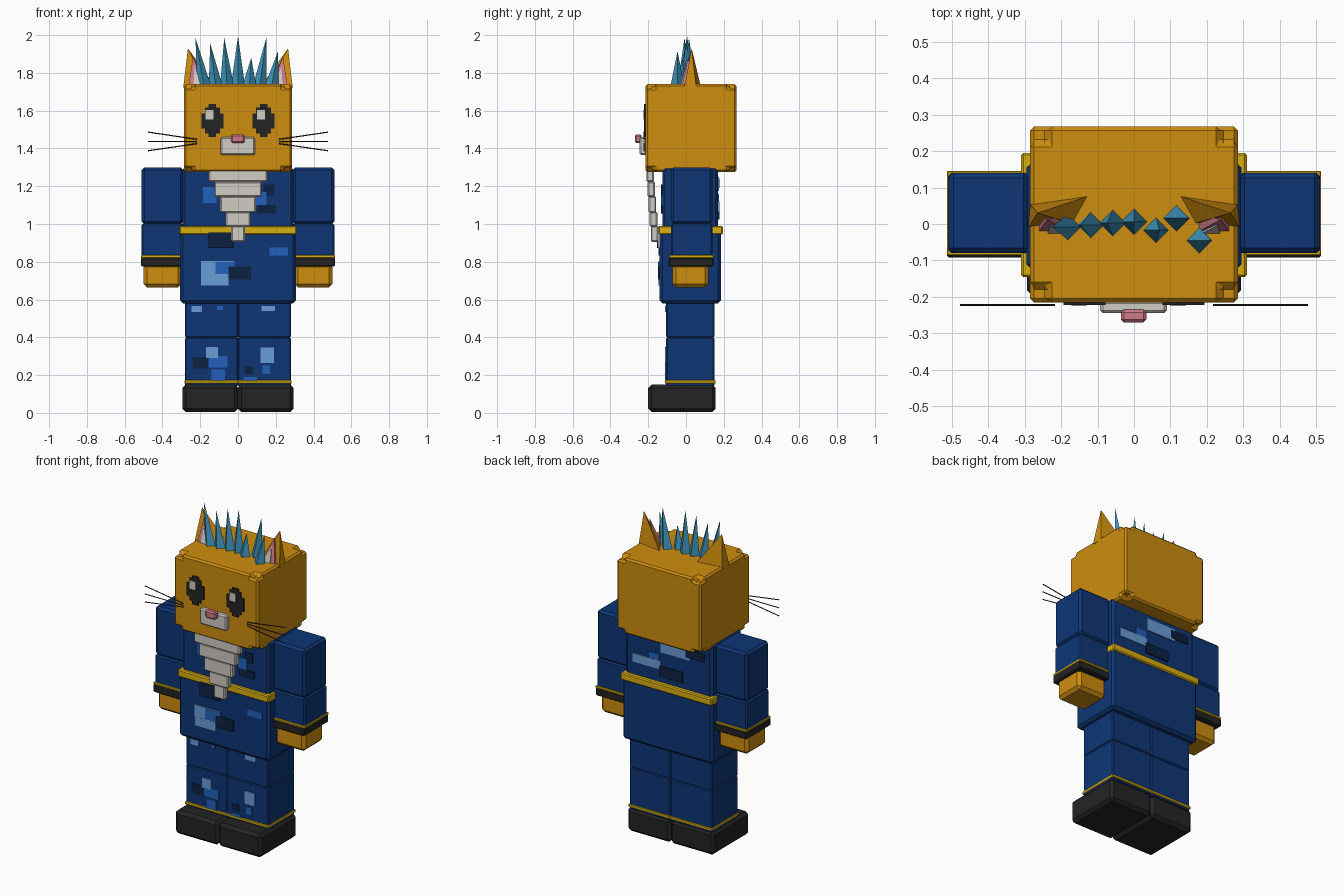
import bpy, bmesh
from mathutils import Vector

if "Cube" in bpy.data.objects:
    bpy.data.objects.remove(bpy.data.objects["Cube"])


def make_mat(name, r, g, b):
    def lin(c):
        c /= 255
        return c / 12.92 if c <= 0.04045 else ((c + 0.055) / 1.055) ** 2.4
    col = (lin(r), lin(g), lin(b), 1)
    m = bpy.data.materials.new(name)
    m.use_nodes = True
    m.diffuse_color = col
    m.node_tree.nodes["Principled BSDF"].inputs["Base Color"].default_value = col
    return m


orange = make_mat("orange fur", 206, 141, 14)
navy = make_mat("navy cloth", 14, 54, 118)
yellow = make_mat("yellow trim", 218, 175, 16)
black = make_mat("black", 36, 36, 36)
white = make_mat("off white", 208, 203, 196)
pink = make_mat("pink", 208, 122, 134)
teal = make_mat("teal hair", 64, 150, 190)
light_blue = make_mat("light blue", 106, 157, 215)
mid_blue = make_mat("mid blue", 35, 97, 187)
dark_blue = make_mat("dark blue", 12, 33, 66)


def finish(name, bm, mat):
    bmesh.ops.recalc_face_normals(bm, faces=bm.faces)
    me = bpy.data.meshes.new(name)
    bm.to_mesh(me)
    bm.free()
    me.materials.append(mat)
    ob = bpy.data.objects.new(name, me)
    bpy.context.scene.collection.objects.link(ob)
    return ob


def box(name, x, y, z, mat, bevel=0.0):
    """Box from (low, high) ranges, with chamfered edges."""
    bm = bmesh.new()
    bmesh.ops.create_cube(bm, size=1)
    for v in bm.verts:
        v.co = [r[0] if c < 0 else r[1] for c, r in zip(v.co, (x, y, z))]
    if bevel:
        bmesh.ops.bevel(bm, geom=bm.edges[:], offset=bevel, segments=1,
                        affect='EDGES', profile=0.5)
    return finish(name, bm, mat)


def spike(name, base, tip, mat):
    """Pyramid over a base outline."""
    bm = bmesh.new()
    ring = [bm.verts.new(p) for p in base]
    top = bm.verts.new(tip)
    bm.faces.new(ring)
    for a, b in zip(ring, ring[1:] + ring[:1]):
        bm.faces.new((a, b, top))
    return finish(name, bm, mat)


def span(s, a, b):
    return tuple(sorted((s * a, s * b)))


# Head, with small square notches cut from its corners
hx, hy, hz = (-0.285, 0.285), (-0.215, 0.267), (1.275, 1.74)
head = box("head", hx, hy, hz, orange)
n, d = 0.06, 0.022
cut = bmesh.new()
for x in hx:
    for y in hy:
        for z in hz:
            made = bmesh.ops.create_cube(cut, size=1)["verts"]
            sx, sy, sz = (1 if x > 0 else -1), (1 if y > 0 else -1), (1 if z > 1.5 else -1)
            for v in made:
                v.co = Vector((x - sx * 0.02 + v.co.x * n,
                               y - sy * 0.015 + v.co.y * n,
                               z - sz * 0.0 + v.co.z * n * 0.7))
cutter = finish("corner_cutter", cut, orange)
cutter.hide_render = True
cutter.hide_set(True)
mod = head.modifiers.new("notches", 'BOOLEAN')
mod.operation, mod.solver, mod.object = 'DIFFERENCE', 'EXACT', cutter
mod = head.modifiers.new("chamfer", 'BEVEL')
mod.width, mod.segments = 0.015, 1

# Muzzle and nose
box("muzzle", (-0.093, 0.09), (-0.245, -0.21), (1.365, 1.46), white, 0.008)
box("nose", (-0.036, 0.034), (-0.27, -0.235), (1.428, 1.475), pink, 0.008)

# Upper torso, lower torso and belt
box("upper_torso", (-0.295, 0.295), (-0.125, 0.17), (0.96, 1.3), navy, 0.015)
box("lower_torso", (-0.307, 0.307), (-0.14, 0.185), (0.58, 0.98), navy, 0.015)
box("belt", (-0.31, 0.31), (-0.146, 0.195), (0.945, 0.99), yellow, 0.006)

for s, side in ((1, "left"), (-1, "right")):
    # Arms
    ax = span(s, 0.29, 0.51)
    box(side + "_upper_arm", ax, (-0.08, 0.14), (1.0, 1.3), navy, 0.014)
    box(side + "_forearm", ax, (-0.08, 0.14), (0.82, 1.002), navy, 0.008)
    wide = span(s, 0.286, 0.514)
    box(side + "_cuff_trim", wide, (-0.087, 0.146), (0.82, 0.835), yellow, 0.003)
    box(side + "_cuff", wide, (-0.092, 0.146), (0.775, 0.822), black, 0.006)
    box(side + "_hand", span(s, 0.3, 0.5), (-0.072, 0.118), (0.665, 0.79), orange, 0.018)
    # Legs and shoes
    lx = span(s, 0.0, 0.28)
    box(side + "_thigh", lx, (-0.105, 0.15), (0.398, 0.59), navy, 0.006)
    box(side + "_shin", lx, (-0.105, 0.15), (0.14, 0.4), navy, 0.006)
    box(side + "_ankle_trim", span(s, 0, 0.284), (-0.112, 0.156), (0.155, 0.173), yellow, 0.003)
    box(side + "_shoe", span(s, 0, 0.294), (-0.2, 0.157), (0.005, 0.15), black, 0.018)
    # Eyes in stepped blocks, with a highlight
    for i, (w, lo, hi) in enumerate(((0.02, 1.46, 1.635), (0.04, 1.48, 1.617), (0.058, 1.505, 1.585))):
        box(f"{side}_eye_{i}", (s * 0.136 - w, s * 0.136 + w), (-0.222, -0.213), (lo, hi), black)
    box(side + "_eye_shine", (s * 0.136 - 0.036, s * 0.136 + 0.006), (-0.225, -0.218), (1.553, 1.603), white)
    # Ears
    spike(side + "_ear", [(s * x, y, 1.72) for x, y in
          ((0.29, -0.01), (0.16, 0.0), (0.115, 0.08), (0.285, 0.055))],
          (s * 0.265, 0.03, 1.93), orange)
    spike(side + "_inner_ear", [(s * x, y, 1.73) for x, y in
          ((0.262, -0.022), (0.175, -0.022), (0.175, 0.03), (0.262, 0.03))],
          (s * 0.238, 0.012, 1.885), pink)
    spike(side + "_ear_fluff", [(s * x, y, 1.735) for x, y in
          ((0.236, -0.027), (0.185, -0.027), (0.185, 0.01), (0.236, 0.01))],
          (s * 0.23, -0.004, 1.83), white)
    # Whiskers
    for i, rise in enumerate((-0.045, 0, 0.045)):
        a = Vector((s * 0.217, -0.222, 1.437 + rise * 0.25))
        b = Vector((s * 0.477, -0.222, 1.437 + rise * 1.1))
        bm = bmesh.new()
        bmesh.ops.create_cone(bm, segments=6, radius1=0.003, radius2=0.003,
                              depth=(b - a).length, cap_ends=True)
        bm.transform((b - a).to_track_quat('Z', 'Y').to_matrix().to_4x4())
        bmesh.ops.translate(bm, verts=bm.verts, vec=(a + b) / 2)
        finish(f"{side}_whisker_{i}", bm, black)

# Hair spikes: base x, base y, tip x, tip height
hair = ((-0.18, -0.008, -0.225, 1.985), (-0.118, -0.003, -0.147, 1.955),
        (-0.058, 0.003, -0.073, 1.985), (0, 0.006, 0, 1.995),
        (0.06, -0.017, 0.07, 1.88), (0.115, 0.016, 0.15, 1.985),
        (0.178, -0.045, 0.212, 1.915))
r = 0.037
for i, (x, y, tx, tz) in enumerate(hair):
    spike(f"hair_spike_{i}", [(x - r, y, 1.73), (x, y - r, 1.73), (x + r, y, 1.73), (x, y + r, 1.73)],
          (tx, y, tz), teal)

# Stepped chest fur
for i, (w, lo, hi) in enumerate(((0.155, 1.222, 1.3), (0.125, 1.143, 1.225), (0.095, 1.06, 1.147),
                                 (0.065, 0.985, 1.065), (0.037, 0.905, 0.99))):
    y = -0.21 + i * 0.006
    box(f"chest_fur_{i}", (-w, w), (y, y + 0.04), (lo, hi), white, 0.007)


# Camouflage plates: x range, z range, colour
def patches(name, y, out, rows):
    for i, (x0, x1, z0, z1, mat) in enumerate(rows):
        depth = 0.006 + 0.0008 * (i % 4)
        box(f"{name}_{i}", (x0, x1), span(1, y, y + out * depth), (z0, z1), mat)


patches("leg_patch", -0.104, -1, (
    (-0.245, -0.19, 0.535, 0.567, light_blue), (0.125, 0.195, 0.54, 0.567, light_blue),
    (-0.11, -0.08, 0.545, 0.567, mid_blue), (-0.17, -0.105, 0.29, 0.35, light_blue),
    (-0.16, -0.055, 0.24, 0.3, mid_blue), (-0.24, -0.155, 0.235, 0.295, dark_blue),
    (-0.14, -0.07, 0.165, 0.23, mid_blue), (0.12, 0.19, 0.265, 0.345, light_blue),
    (0.13, 0.17, 0.205, 0.25, mid_blue), (0.035, 0.08, 0.205, 0.245, dark_blue),
    (0.03, 0.1, 0.16, 0.19, mid_blue)))
patches("belly_patch", -0.1395, -1, (
    (-0.195, -0.02, 0.725, 0.805, light_blue), (-0.195, -0.05, 0.675, 0.73, light_blue),
    (-0.12, -0.015, 0.735, 0.8, mid_blue), (-0.05, 0.07, 0.705, 0.775, dark_blue),
    (0.168, 0.265, 0.833, 0.875, mid_blue)))
box("belt_patch", (-0.155, -0.02), (-0.154, -0.145), (0.872, 0.955), dark_blue)
patches("chest_patch", -0.1245, -1, (
    (-0.185, -0.115, 1.11, 1.195, mid_blue), (0.1, 0.2, 1.055, 1.1, dark_blue),
    (0.135, 0.19, 1.15, 1.21, dark_blue), (0.09, 0.15, 1.1, 1.17, mid_blue)))
patches("back_patch", 0.1695, 1, (
    (-0.15, 0.05, 1.175, 1.25, light_blue), (0.05, 0.245, 1.065, 1.12, light_blue),
    (-0.245, -0.12, 1.19, 1.24, dark_blue), (-0.1, 0.06, 1.025, 1.09, dark_blue),
    (0.06, 0.13, 1.12, 1.16, mid_blue)))
